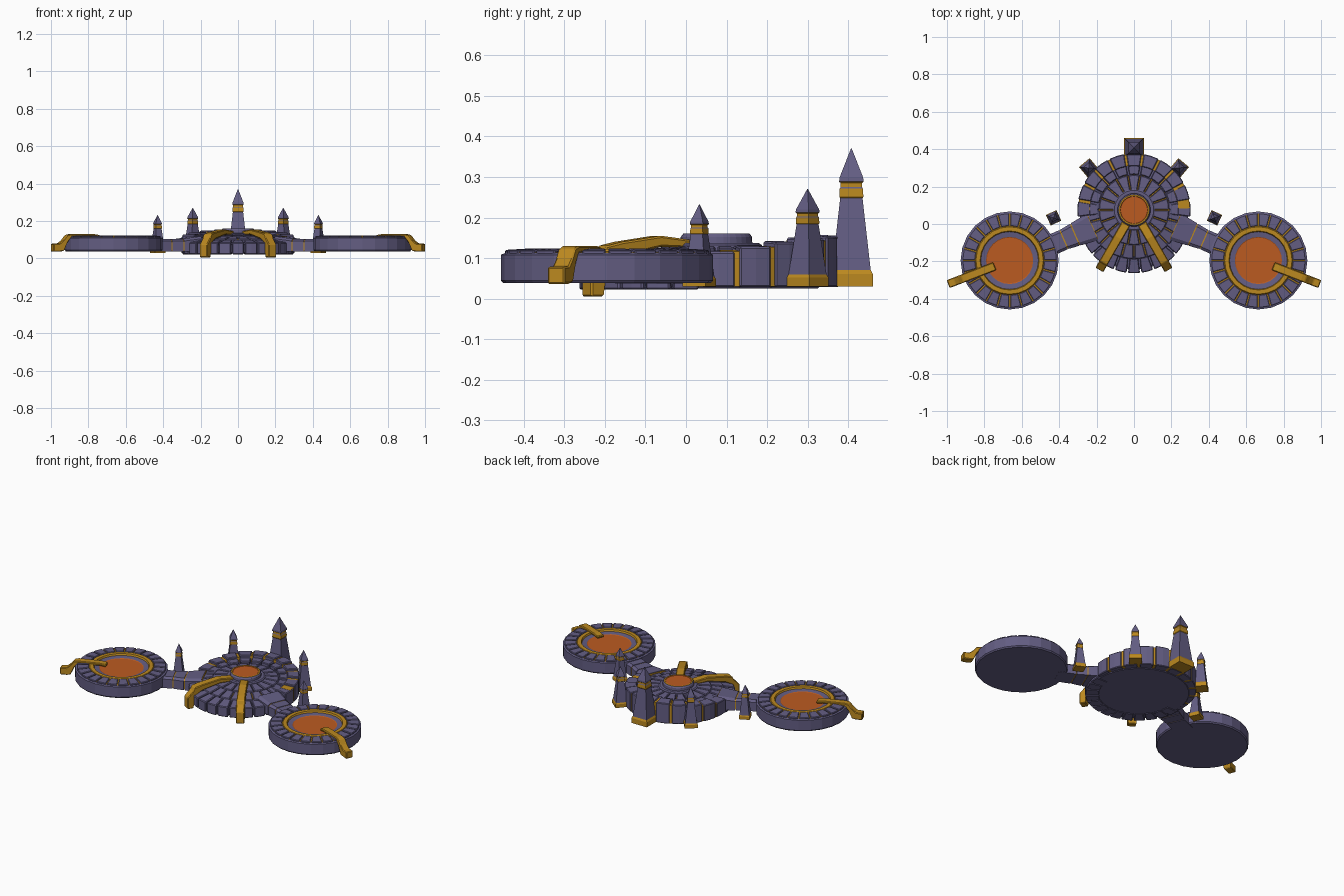
import bpy, bmesh
from math import sin, cos, pi, radians, atan2
from mathutils import Vector, Matrix

if "Cube" in bpy.data.objects:
    bpy.data.objects.remove(bpy.data.objects["Cube"], do_unlink=True)


def material(name, rgb):
    m = bpy.data.materials.new(name)
    m.use_nodes = True
    m.diffuse_color = (*rgb, 1)
    m.node_tree.nodes["Principled BSDF"].inputs["Base Color"].default_value = (*rgb, 1)
    return m


STONE = material("purple stone", (0.125, 0.11, 0.225))
GOLD = material("aged gold", (0.5, 0.25, 0.014))
ORANGE = material("glowing orange", (0.5, 0.105, 0.015))
HUB = (0, 0.075)


def finish(name, bm, mats, bevel=0):
    bmesh.ops.recalc_face_normals(bm, faces=bm.faces)
    mesh = bpy.data.meshes.new(name)
    bm.to_mesh(mesh)
    bm.free()
    for m in mats:
        mesh.materials.append(m)
    ob = bpy.data.objects.new(name, mesh)
    bpy.context.collection.objects.link(ob)
    if bevel:
        mod = ob.modifiers.new("bevel", "BEVEL")
        mod.width, mod.segments = bevel, 1
    return ob


def loft(bm, loops, mats=None):
    """Skin equal-length loops of points and cap both ends."""
    rows = [[bm.verts.new(p) for p in loop] for loop in loops]
    n = len(rows[0])
    for k, (a, b) in enumerate(zip(rows, rows[1:])):
        for i in range(n):
            f = bm.faces.new((a[i], a[(i + 1) % n], b[(i + 1) % n], b[i]))
            f.material_index = mats[k] if mats else 0
    for row, m in ((rows[0], 0), (rows[-1], -1)):
        bm.faces.new(row).material_index = mats[m] if mats else 0


def lathe(name, centre, profile, mat, sides=32, mats=None):
    bm = bmesh.new()
    loft(bm, [[(centre[0] + r * cos(2 * pi * i / sides), centre[1] + r * sin(2 * pi * i / sides), z)
               for i in range(sides)] for r, z in profile], mats)
    return finish(name, bm, mat)


def tiles(name, centre, r0, r1, z0, z_in, z_out, n, start=0, sweep=360, gap=0.008,
          mat=STONE, bevel=0.004, lift=0):
    """Wedge blocks around a centre; lift raises the blocks towards the back."""
    bm = bmesh.new()
    for i in range(n):
        a0, a1 = (radians(start + sweep * (i + k) / n) for k in (0, 1))
        up = lift * max(0, sin((a0 + a1) / 2))
        loops = []
        for s in range(3):
            a = a0 + (a1 - a0) * s / 2
            side = 1 - s
            loops.append([(centre[0] + r * cos(a) - side * gap / 2 * sin(a),
                           centre[1] + r * sin(a) + side * gap / 2 * cos(a), z)
                          for r, z in ((r0, z0), (r1, z0), (r1, z_out + up), (r0, z_in + up))])
        loft(bm, loops)
    return finish(name, bm, [mat], bevel)


def strap(name, origin, angle, path, width, bevel=0.004):
    """Thick band whose (distance, bottom z, top z) stations run out from an origin."""
    bm = bmesh.new()
    d, n = Vector((cos(angle), sin(angle), 0)), Vector((-sin(angle), cos(angle), 0))
    o = Vector((*origin, 0))
    loops = []
    for r, lo, hi, *shift in path:
        sh = shift[0] if shift else 0
        c = o + d * r
        loops.append([c + n * s * width / 2 + d * (sh if up else 0) + Vector((0, 0, hi if up else lo))
                      for s, up in ((-1, 0), (1, 0), (1, 1), (-1, 1))])
    loft(bm, loops)
    return finish(name, bm, [GOLD], bevel)


def spire(name, x, y, half, height, turn):
    """Square tapered obelisk with gold foot, collar and a pointed cap."""
    h, z0 = height - 0.03, 0.03
    prof = [(1, 0, 1), (1, .09, 1), (.9, .12, 0), (.52, .64, 1), (.56, .65, 1), (.54, .71, 0),
            (.5, .72, 1), (.5, .75, 1), (.57, .76, 0), (.55, .79, 0), (.02, 1, 0)]
    bm = bmesh.new()
    rot = Matrix.Rotation(radians(turn), 3, "Z")
    loft(bm, [[rot @ Vector((sx * half * w, sy * half * w, 0)) + Vector((x, y, z0 + h * t))
               for sx, sy in ((-1, -1), (1, -1), (1, 1), (-1, 1))] for w, t, _ in prof],
         [m for _, _, m in prof[:-1]])
    finish(name, bm, [STONE, GOLD])


# Central platform: base drum, stepped paving and raised rear wall
lathe("platform_base", (0, 0.045), [(0.28, 0.025), (0.29, 0.035), (0.29, 0.07), (0.275, 0.075)], [STONE])
tiles("platform_rim", (0, 0.035), 0.22, 0.298, 0.022, 0.1, 0.085, 13, 180, 180)
lathe("paving_bed", HUB, [(0.25, 0.06), (0.25, 0.093), (0.19, 0.107), (0.1, 0.112)], [GOLD])
tiles("outer_paving", HUB, 0.185, 0.262, 0.05, 0.118, 0.103, 24, gap=0.006)
tiles("inner_paving", HUB, 0.1, 0.188, 0.06, 0.13, 0.122, 18, gap=0.005)
tiles("rear_wall", HUB, 0.235, 0.303, 0.028, 0.118, 0.115, 11, -8, 196, gap=0.012, lift=0.04)
tiles("rear_step", HUB, 0.19, 0.24, 0.05, 0.116, 0.116, 11, -8, 196, gap=0.008, lift=0.022)
tiles("rear_wall_seams", HUB, 0.237, 0.299, 0.03, 0.113, 0.11, 11, 2, 180, gap=-0.002,
      mat=GOLD, bevel=0, lift=0.038)

# Hub with glowing top
lathe("hub_collar", HUB, [(0.112, 0.1), (0.112, 0.132), (0.105, 0.137), (0.095, 0.137)], [STONE])
lathe("hub", HUB, [(0.09, 0.1), (0.088, 0.152), (0.082, 0.16), (0.074, 0.16), (0.072, 0.158)],
      [STONE, GOLD, ORANGE], mats=[0, 0, 1, 2])

# Spires
spire("rear_spire", 0, 0.408, 0.053, 0.37, 0)
for side, tag in ((1, "left"), (-1, "right")):
    spire(tag + "_tall_spire", side * 0.242, 0.30, 0.037, 0.27, -side * 40)
    spire(tag + "_small_spire", side * 0.43, 0.033, 0.031, 0.232, -side * 25)

    # Front clamp gripping hub and rim
    strap(tag + "_front_clamp", HUB, atan2(-0.32, side * 0.185),
          [(0.085, 0.125, 0.145), (0.17, 0.128, 0.155), (0.28, 0.105, 0.14),
           (0.325, 0.08, 0.13), (0.335, 0.005, 0.11), (0.37, 0.005, 0.075)], 0.048)

    # Side dish: drum, tiled rim, gold ring and glowing pool
    dish = (side * 0.665, -0.195)
    lathe(tag + "_dish", dish,
          [(0.256, 0.038), (0.262, 0.045), (0.262, 0.108), (0.25, 0.113), (0.185, 0.116),
           (0.18, 0.122), (0.158, 0.122), (0.154, 0.112), (0.126, 0.108), (0.122, 0.106)],
          [STONE, GOLD, ORANGE], 24, [0, 0, 0, 1, 1, 1, 1, 0, 2])
    tiles(tag + "_dish_tiles", dish, 0.184, 0.252, 0.1, 0.124, 0.12, 24, gap=0.007, bevel=0.003)
    strap(tag + "_dish_clamp", dish, atan2(-0.125, side * 0.325),
          [(0.085, 0.11, 0.125), (0.12, 0.115, 0.13), (0.25, 0.112, 0.13),
           (0.272, 0.085, 0.125), (0.292, 0.04, 0.1), (0.315, 0.036, 0.08), (0.352, 0.036, 0.078)], 0.045)

    # Bridge to the dish: stone blocks with gold seams
    a, b = Vector((side * 0.22, -0.015, 0)), Vector((side * 0.47, -0.125, 0))
    across = (b - a).normalized().cross(Vector((0, 0, 1)))
    stone, gold = bmesh.new(), bmesh.new()
    cuts = (0, 0.38, 0.62, 1)
    for t0, t1 in zip(cuts, cuts[1:]):
        for bm, shrink, e in ((stone, 0, 0.012), (gold, 0.003, -0.002)):
            loops = []
            for t in (t0 + e, t1 - e):
                w = 0.078 - 0.022 * min(1, t / 0.6) - shrink
                top = 0.118 - 0.014 * min(1, t / 0.4) - shrink
                loops.append([a.lerp(b, t) + across * s + Vector((0, 0, z)) for s, z in
                              ((-w, 0.037 + shrink), (w, 0.037 + shrink), (w, top - 0.012),
                               (w * 0.75, top), (-w * 0.75, top), (-w, top - 0.012))])
            loft(bm, loops)
    finish(tag + "_bridge", stone, [STONE])
    finish(tag + "_bridge_seams", gold, [GOLD])
